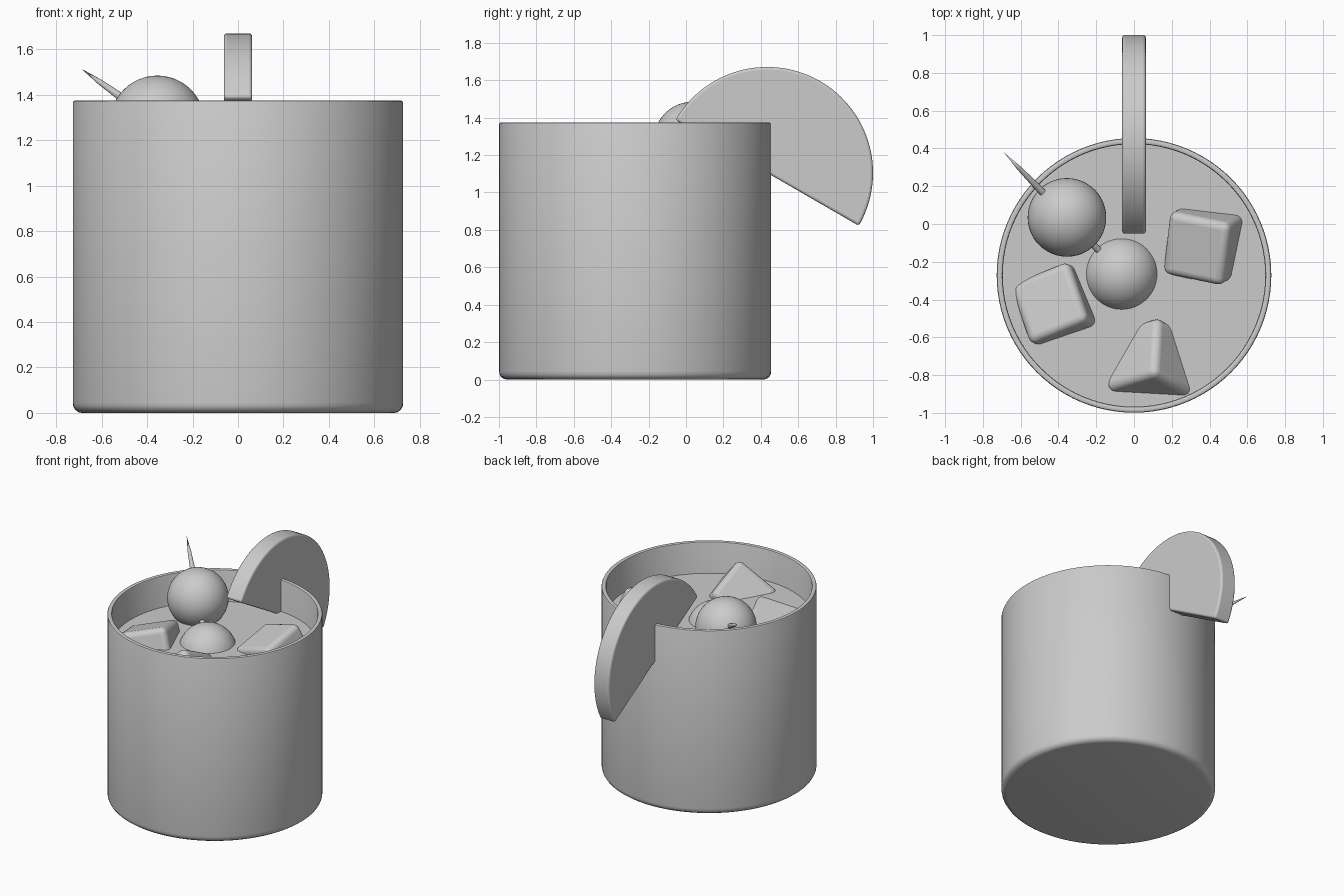
import bpy, bmesh, math
from mathutils import Vector, Matrix

if "Cube" in bpy.data.objects:
    bpy.data.objects.remove(bpy.data.objects["Cube"])

GLASS_Y = -0.272
LEVEL = 1.14


def add_object(name, bm, angle=40):
    bmesh.ops.recalc_face_normals(bm, faces=bm.faces)
    mesh = bpy.data.meshes.new(name)
    bm.to_mesh(mesh)
    bm.free()
    ob = bpy.data.objects.new(name, mesh)
    bpy.context.collection.objects.link(ob)
    bpy.ops.object.select_all(action='DESELECT')
    ob.select_set(True)
    bpy.context.view_layer.objects.active = ob
    bpy.ops.object.shade_smooth_by_angle(angle=math.radians(angle))
    return ob


def lathe(name, profile, matrix, steps=96):
    """Spin an (r, z) profile around its local z axis."""
    bm = bmesh.new()
    vs = [bm.verts.new((r, 0, z)) for r, z in profile]
    es = [bm.edges.new(p) for p in zip(vs, vs[1:])]
    bmesh.ops.spin(bm, geom=vs + es, cent=(0, 0, 0), axis=(0, 0, 1),
                   angle=2 * math.pi, steps=steps, use_duplicate=False)
    bmesh.ops.remove_doubles(bm, verts=bm.verts, dist=1e-5)
    bm.transform(matrix)
    return add_object(name, bm)


def bevel(ob, width, segments=4):
    mod = ob.modifiers.new("rounding", 'BEVEL')
    mod.width = width
    mod.segments = segments
    mod.limit_method = 'ANGLE'
    mod.angle_limit = math.radians(40)


def ice_cube(name, top_center, ex, ey, size=0.345):
    """Rounded cube placed by the centre and edge directions of one face."""
    x = Vector(ex).normalized()
    y = Vector(ey)
    y = (y - x * y.dot(x)).normalized()
    z = x.cross(y)
    m = Matrix((x, y, z)).transposed().to_4x4()
    m.translation = Vector(top_center) - z * size / 2
    bm = bmesh.new()
    bmesh.ops.create_cube(bm, size=size, matrix=m)
    ob = add_object(name, bm)
    bevel(ob, 0.04, 5)


# Tumbler and its drink
at_glass = Matrix.Translation((0, GLASS_Y, 0))
R = 0.727
lathe("glass", [(0, 0), (R - 0.04, 0), (R - 0.025, 0.003), (R - 0.01, 0.014),
                (R - 0.002, 0.028), (R, 0.045), (R, 1.365), (R - 0.003, 1.372),
                (R - 0.01, 1.375), (R - 0.022, 1.375), (R - 0.029, 1.372),
                (R - 0.032, 1.365), (R - 0.032, 0.06), (0, 0.06)], at_glass)
lathe("drink", [(0, 0.06), (R - 0.032, 0.06), (R - 0.032, LEVEL), (0, LEVEL)], at_glass)

# Half-round citrus slice hooked over the back rim
bm = bmesh.new()
c, r, n = Vector((0, 0.434, 1.105)), 0.566, 64
tilt = math.radians(-30)
ring = []
for i in range(n + 1):
    a = tilt + math.pi * i / n
    ring.append(bm.verts.new(c + Vector((-0.0625, r * math.cos(a), r * math.sin(a)))))
face = bm.faces.new(ring)
ext = bmesh.ops.extrude_face_region(bm, geom=[face])
bmesh.ops.translate(bm, vec=(0.125, 0, 0),
                    verts=[v for v in ext["geom"] if isinstance(v, bmesh.types.BMVert)])
slice_ob = add_object("citrus_slice", bm)
bevel(slice_ob, 0.014, 3)

# Two round garnishes threaded on a pick
upper = Vector((-0.355, 0.035, 1.277))
lower = Vector((-0.065, -0.265, 1.07))
for name, pos, rad in (("upper_berry", upper, 0.208), ("lower_berry", lower, 0.2)):
    bm = bmesh.new()
    bmesh.ops.create_uvsphere(bm, u_segments=48, v_segments=24, radius=rad,
                              matrix=Matrix.Translation(pos))
    add_object(name, bm)
tip = Vector((-0.69, 0.38, 1.515))
axis = tip - lower
length = axis.length
pick_m = Matrix.Translation(lower) @ axis.to_track_quat('Z', 'Y').to_matrix().to_4x4()
lathe("pick", [(0, -0.1), (0.018, -0.1), (0.018, length - 0.3),
               (0.012, length - 0.13), (0, length)], pick_m, 16)

# Ice: two tilted cubes, and one floating edge-up
ice_cube("ice_left", (-0.455, -0.415, 1.21), (0.29, 0.12, 0.08), (-0.14, 0.295, -0.09))
ice_cube("ice_right", (0.325, -0.135, 1.24), (0.29, -0.06, 0.095), (0.07, 0.30, 0.095))

t, roll, s = math.radians(26), math.radians(41), 0.345
ridge = Vector((0.05, math.cos(t), -math.sin(t))).normalized()
side = ridge.cross(Vector((0, 0, 1))).normalized()
up = side.cross(ridge)
left = -side * math.cos(roll) - up * math.sin(roll)
right = side * math.sin(roll) - up * math.cos(roll)
apex = Vector((0.11, -0.795, 1.35))
ice_cube("ice_front", apex + (ridge + left) * s / 2, ridge, left if ridge.cross(left).dot(right) < 0 else -left, s)
